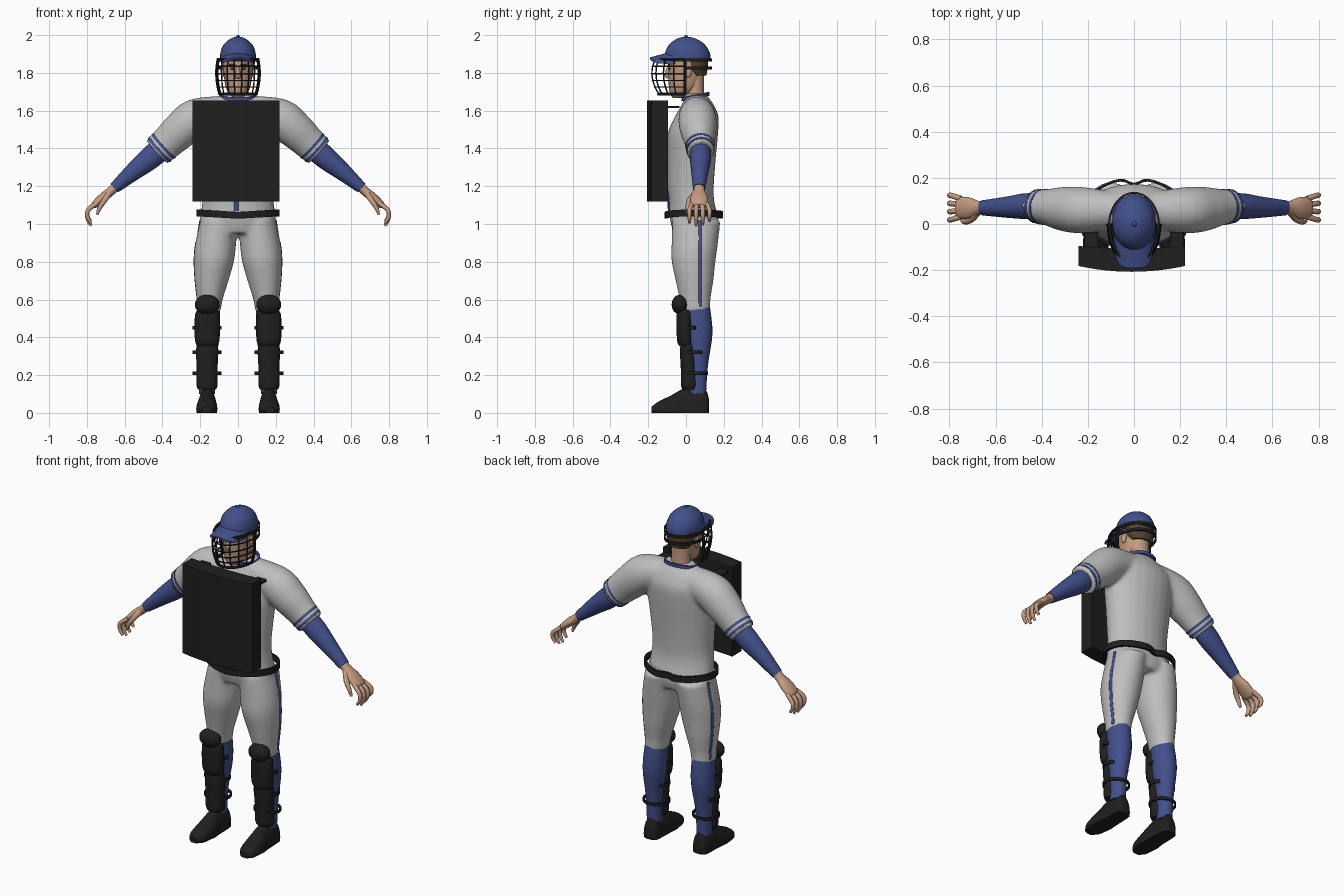
import bpy, bmesh, math
from mathutils import Vector

if "Cube" in bpy.data.objects:
    bpy.data.objects.remove(bpy.data.objects["Cube"])

X, Y, Z = Vector((1, 0, 0)), Vector((0, 1, 0)), Vector((0, 0, 1))


def material(name, rgb):
    m = bpy.data.materials.new(name)
    m.use_nodes = True
    m.diffuse_color = (*rgb, 1)
    b = next(n for n in m.node_tree.nodes if n.type == 'BSDF_PRINCIPLED')
    b.inputs["Base Color"].default_value = (*rgb, 1)
    b.inputs["Roughness"].default_value = 0.8
    return m


GREY = material("uniform_grey", (0.52, 0.52, 0.52))
BLUE = material("team_blue", (0.055, 0.08, 0.26))
BLACK = material("gear_black", (0.014, 0.014, 0.014))
SKIN = material("skin", (0.55, 0.33, 0.22))
HAIR = material("brown_hair", (0.09, 0.055, 0.03))


def smooth(ob, mat):
    ob.data.materials.append(mat)
    bpy.ops.object.select_all(action='DESELECT')
    ob.select_set(True)
    bpy.context.view_layer.objects.active = ob
    bpy.ops.object.shade_smooth_by_angle(angle=math.radians(45))
    return ob


def skin_rings(name, rings, mat, closed=False):
    """Bridge equal rings of points into a solid."""
    bm = bmesh.new()
    vs = [[bm.verts.new(p) for p in r] for r in rings]
    n = len(rings[0])
    for i in range(len(vs) if closed else len(vs) - 1):
        a, b = vs[i], vs[(i + 1) % len(vs)]
        for j in range(n):
            k = (j + 1) % n
            bm.faces.new((a[j], a[k], b[k], b[j]))
    if not closed:
        bm.faces.new(vs[0])
        bm.faces.new(vs[-1])
    bmesh.ops.recalc_face_normals(bm, faces=bm.faces)
    me = bpy.data.meshes.new(name)
    bm.to_mesh(me)
    bm.free()
    ob = bpy.data.objects.new(name, me)
    bpy.context.collection.objects.link(ob)
    return smooth(ob, mat)


def loft(name, pts, mat, s=1, axis=None, ref=Y, n=24, steps=4):
    """Ellipses (x, y, z, radius along ref, other radius) swept on a spline."""
    path = []
    for i in range(len(pts) - 1):
        q = [pts[max(i - 1, 0)], pts[i], pts[i + 1], pts[min(i + 2, len(pts) - 1)]]
        for k in range(steps + (i == len(pts) - 2)):
            t = k / steps
            path.append([0.5 * (2 * b + (c - a) * t + (2 * a - 5 * b + 4 * c - d) * t * t
                         + (3 * b - a - 3 * c + d) * t ** 3) for a, b, c, d in zip(*q)])
    cen = [Vector((s * p[0], p[1], p[2])) for p in path]
    rings = []
    for i, (c, p) in enumerate(zip(cen, path)):
        t = axis or (cen[min(i + 1, len(cen) - 1)] - cen[max(i - 1, 0)]).normalized()
        u = (ref - t * ref.dot(t)).normalized()
        v = t.cross(u)
        ring = []
        for j in range(n):
            a = math.tau * j / n
            w = c + u * max(p[3], .002) * math.cos(a) + v * max(p[4], .002) * math.sin(a)
            w.z = max(w.z, 0)
            ring.append(w)
        rings.append(ring)
    return skin_rings(name, rings, mat)


def ribbon(name, pts, h, t, mat, closed=True):
    """Upright flat band along a path."""
    rings = []
    for i, p in enumerate(pts):
        a = pts[i - 1] if closed or i else p
        b = pts[(i + 1) % len(pts)] if closed or i < len(pts) - 1 else p
        d = b - a
        o = Vector((d.y, -d.x, 0)).normalized() * t / 2
        up = Z * h / 2
        rings.append([p + o + up, p + o - up, p - o - up, p - o + up])
    return skin_rings(name, rings, mat, closed)


def oval(x, y, z, rx, ry, a0=0, a1=math.tau, n=40):
    return [Vector((x + rx * math.cos(a0 + (a1 - a0) * i / n),
                    y + ry * math.sin(a0 + (a1 - a0) * i / n), z)) for i in range(n)]


def ball(name, loc, scale, mat):
    bpy.ops.mesh.primitive_uv_sphere_add(segments=20, ring_count=12, location=loc)
    ob = bpy.context.object
    ob.name, ob.scale = name, scale
    return smooth(ob, mat)


def fuse(name, parts):
    """Merge overlapping cloth volumes into one soft skin."""
    bpy.ops.object.select_all(action='DESELECT')
    for p in parts:
        p.select_set(True)
    bpy.context.view_layer.objects.active = parts[0]
    bpy.ops.object.join()
    ob = parts[0]
    ob.name = name
    r = ob.modifiers.new("Remesh", 'REMESH')
    r.mode, r.voxel_size, r.use_smooth_shade = 'VOXEL', 0.011, True
    m = ob.modifiers.new("Soften", 'SMOOTH')
    m.factor, m.iterations = 0.5, 6


# Jersey and pants
shirt = [loft("torso", [(0, .04, 1.04, .13, .2), (0, .03, 1.12, .12, .19), (0, .025, 1.2, .122, .187),
                        (0, .03, 1.35, .128, .2), (0, .037, 1.48, .133, .215), (0, .057, 1.57, .115, .21),
                        (0, .062, 1.63, .085, .17), (0, .055, 1.67, .065, .11),
                        (0, .05, 1.69, .055, .08)], GREY, axis=Z)]
trousers = [loft("hips", [(0, .04, 1.06, .13, .2), (0, .045, 1.0, .125, .2), (0, .045, .95, .11, .18)], GREY, axis=Z)]
for s in (-1, 1):
    shirt.append(loft("sleeve", [(.08, .06, 1.6, .08, .08), (.22, .06, 1.56, .1, .105), (.3, .065, 1.5, .097, .1),
                                 (.37, .073, 1.435, .08, .09), (.43, .078, 1.38, .072, .083)], GREY, s))
    trousers.append(loft("trouser_leg", [(.1, .055, 1.02, .128, .1), (.12, .045, .88, .122, .109),
                                         (.128, .04, .8, .116, .106), (.14, .045, .7, .1, .09),
                                         (.15, .048, .6, .082, .069), (.155, .052, .535, .077, .064)], GREY, s, axis=Z))
fuse("jersey", shirt)
fuse("pants", trousers)
loft("placket", [(-.01, -.09, 1.07, .006, .012), (-.01, -.096, 1.2, .006, .012),
                 (-.01, -.098, 1.35, .006, .012)], BLUE, axis=Z, n=12)
collar = oval(0, .05, 1.675, .092, .068)
for p in collar:
    p.z += .2 * (p.y - .05)
ribbon("collar", collar, .018, .012, BLUE)
belt = oval(0, .045, 1.046, .215, .152, n=64)
for p in belt:
    p.z += .06 * abs(p.x)
    if p.y > .05:
        p.y -= .025 * math.exp(-(p.x / .035) ** 2)
ribbon("belt", belt, .036, .012, BLACK)

for s in (-1, 1):
    # Arms and sleeve trim
    for i, d in enumerate((.014, .042)):
        band = [(.43 - .737 * q, .078 - .08 * q, 1.38 + .676 * q, .073 + .09 * q, .084 + .08 * q)
                for q in (d, d + .014)]
        loft("sleeve_stripe", band, BLUE, s)
    loft("undersleeve", [(.4, .076, 1.405, .055, .062), (.47, .077, 1.345, .056, .06),
                         (.55, .073, 1.28, .046, .048), (.655, .07, 1.19, .033, .03)], BLUE, s)
    loft("hand", [(.64, .07, 1.205, .029, .026), (.675, .07, 1.172, .03, .024), (.715, .07, 1.14, .046, .024),
                  (.755, .07, 1.105, .046, .02), (.768, .07, 1.094, .036, .012)], SKIN, s)
    for i in range(4):
        y = .032 + .026 * i
        drop = (.015, 0, .006, .025)[i]
        yt = .07 + (y - .07) * 1.35
        loft("finger", [(.75, y, 1.108, .013, .013), (.793, yt, 1.075, .012, .012),
                        (.797, yt, 1.03 + drop / 2, .011, .011), (.778, yt, .99 + drop, .007, .007)], SKIN, s, n=10)
    loft("thumb", [(.68, .05, 1.165, .017, .017), (.707, .02, 1.125, .016, .015),
                   (.733, .01, 1.085, .012, .012), (.745, .012, 1.05, .007, .007)], SKIN, s, n=10)

    # Legs, socks and shoes
    loft("pants_stripe", [(.199, .075, 1.02, .01, .006), (.213, .075, .93, .01, .006), (.224, .075, .88, .01, .006),
                          (.229, .075, .8, .01, .006), (.224, .075, .7, .01, .006),
                          (.213, .075, .6, .01, .006), (.211, .075, .56, .01, .006)], BLUE, s, axis=Z, n=10)
    loft("sock", [(.155, .055, .56, .072, .06), (.16, .066, .42, .074, .064),
                  (.165, .064, .25, .052, .046), (.165, .06, .1, .046, .042)], BLUE, s, axis=Z)
    loft("shoe", [(.163, .122, .03, .04, .025), (.163, .105, .02, .1, .043), (.163, .05, .02, .115, .048),
                  (.163, -.01, .02, .11, .05), (.165, -.08, .02, .072, .056),
                  (.167, -.145, .018, .042, .05), (.168, -.182, .015, .018, .026)], BLACK, s, axis=-Y, ref=Z)

    # Knee and shin guards with straps
    ball("knee_guard", (s * .163, -.03, .573), (.066, .046, .053), BLACK)
    loft("upper_shin_guard", [(.163, -.005, .545, .032, .052), (.163, -.005, .52, .044, .064),
                              (.163, -.004, .45, .046, .068), (.163, -.002, .38, .045, .064),
                              (.163, 0, .355, .036, .054)], BLACK, s, axis=Z)
    loft("lower_shin_guard", [(.163, .01, .37, .035, .052), (.163, .012, .33, .044, .059),
                              (.164, .018, .22, .045, .055), (.164, .02, .15, .047, .056),
                              (.164, .02, .125, .04, .048)], BLACK, s, axis=Z)
    for z, yc, ry in ((.45, .03, .03), (.32, .04, .058), (.21, .045, .068)):
        ribbon("guard_strap", oval(s * .164, yc, z, .073, ry), .018, .008, BLACK)

    # Chest protector strap ends
    ribbon("shoulder_strap", [Vector((s * x, -.07, 1.62)) for x in (.155, .215)], .012, .07, BLACK, False)

# Chest protector: one gently bowed slab
xs = [-1 + i / 6 for i in range(13)]
outline = [(.23 * x - .01, -.207 + .025 * x * x) for x in xs]
outline += [(.23 * x - .01, -.107 + .012 * x * x) for x in reversed(xs)]
skin_rings("chest_protector", [[Vector((x, y, z)) for x, y in outline] for z in (1.12, 1.655)], BLACK)

# Head
loft("neck", [(0, .052, 1.62, .055, .062), (0, .048, 1.7, .048, .055), (0, .045, 1.8, .052, .056)], SKIN, axis=Z)
loft("head", [(0, -.04, 1.668, .03, .025), (0, -.027, 1.69, .058, .048), (0, -.008, 1.73, .083, .066),
              (0, 0, 1.8, .094, .077), (0, .005, 1.86, .1, .082), (0, .01, 1.9, .095, .078)], SKIN, axis=Z)
loft("nose", [(0, -.092, 1.835, .008, .008), (0, -.098, 1.79, .016, .014),
              (0, -.093, 1.77, .01, .012)], SKIN, axis=Z, n=12)
ball("mouth", (0, -.082, 1.737), (.024, .008, .004), HAIR)
loft("hair", [(0, .065, 1.785, .042, .06), (0, .052, 1.82, .062, .08), (0, .045, 1.88, .074, .087)], HAIR, axis=Z)
for s in (-1, 1):
    ball("ear", (s * .082, .012, 1.805), (.01, .018, .03), SKIN)
    ball("eye", (s * .03, -.088, 1.822), (.012, .006, .006), HAIR)
    ball("eyebrow", (s * .031, -.092, 1.842), (.02, .006, .005), HAIR)

# Cap
loft("cap_crown", [(0, .008, 1.86, .121, .093), (0, .008, 1.9, .12, .094), (0, .006, 1.94, .102, .082),
                   (0, .004, 1.966, .076, .06), (0, .002, 1.984, .042, .034),
                   (0, 0, 1.992, .008, .008)], BLUE, axis=Z, n=32)
ball("cap_button", (0, 0, 1.992), (.011, .011, .008), BLUE)
brim = []
for i in range(17):
    a = -1 + i / 8
    yi, yo = .01 - .115 * math.sqrt(1 - .8 * a * a), -.07 - .12 * math.sqrt(max(0, 1 - a ** 4))
    zi, zo = 1.905 - .025 * a * a, 1.882 - .03 * a * a
    brim.append([Vector((.09 * a, y, z)) for y, z in
                 ((yi, zi), (yo, zo), (yo, zo - .008), (yi, zi - .01))])
skin_rings("cap_brim", brim, BLUE)


# Face mask cage
def cage(a, z):
    k = 1 - (.24 * ((1.8 - z) / .12) ** 2 if z < 1.8 else .12 * ((z - 1.8) / .08) ** 2)
    return Vector((.114 * (.3 + .7 * k) * math.cos(a), -.005 - .178 * k * math.sin(a), z))


def wires(name, paths, r):
    cu = bpy.data.curves.new(name, 'CURVE')
    cu.dimensions, cu.bevel_depth, cu.bevel_resolution = '3D', r, 1
    cu.use_fill_caps = True
    for path in paths:
        sp = cu.splines.new('POLY')
        sp.points.add(len(path) - 1)
        for q, p in zip(sp.points, path):
            q.co = (*p, 1)
    ob = bpy.data.objects.new(name, cu)
    bpy.context.collection.objects.link(ob)
    bpy.ops.object.select_all(action='DESELECT')
    ob.select_set(True)
    bpy.context.view_layer.objects.active = ob
    bpy.ops.object.convert(target='MESH')
    smooth(bpy.context.object, BLACK)


arc = [math.pi * i / 24 for i in range(25)]
rise = [1.69 + .185 * i / 10 for i in range(11)]
wires("mask_bars", [[cage(a, z) for a in arc] for z in (1.725, 1.76, 1.795, 1.835)]
      + [[cage(math.radians(d), z) for z in rise] for d in range(20, 161, 20)], .004)
wires("mask_frame", [[cage(a, z) for a in arc] for z in (1.688, 1.872)]
      + [[cage(a, z) for z in rise] for a in (0, math.pi)], .008)
for z in (1.868, 1.825):
    ribbon("mask_strap", oval(0, -.005, z, .108, .14, 0, math.pi * 40 / 39), .016, .008, BLACK, False)
